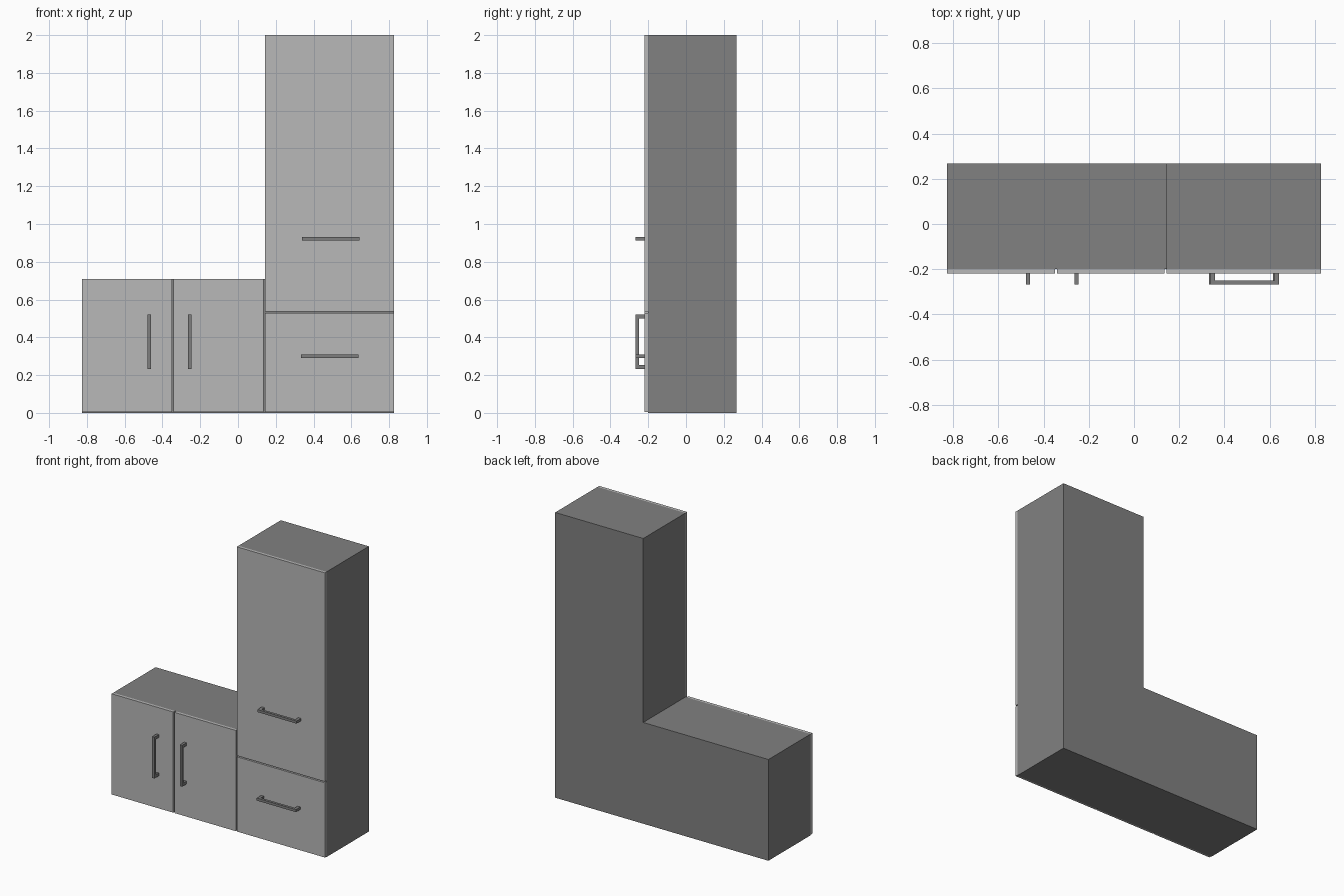
import bpy, bmesh
from mathutils import Matrix, Vector

cube = bpy.data.objects.get("Cube")
if cube:
    bpy.data.objects.remove(cube, do_unlink=True)


def material(name, value):
    mat = bpy.data.materials.new(name)
    mat.use_nodes = True
    colour = (value, value, value, 1)
    mat.diffuse_color = colour
    mat.node_tree.nodes["Principled BSDF"].inputs["Base Color"].default_value = colour
    return mat


carcass_grey = material("carcass grey", 0.22)
front_grey = material("light front grey", 0.48)
handle_grey = material("handle grey", 0.21)


def prism(name, outline, depth, mat, matrix=None):
    """Extrude an outline in the XZ plane along +y by depth, then place it."""
    bm = bmesh.new()
    face = bm.faces.new([bm.verts.new((x, 0, z)) for x, z in outline])
    new = bmesh.ops.extrude_face_region(bm, geom=[face])["geom"]
    bmesh.ops.translate(bm, vec=(0, depth, 0),
                        verts=[v for v in new if isinstance(v, bmesh.types.BMVert)])
    if matrix:
        bm.transform(matrix)
    bmesh.ops.recalc_face_normals(bm, faces=bm.faces)
    mesh = bpy.data.meshes.new(name)
    bm.to_mesh(mesh)
    bm.free()
    mesh.materials.append(mat)
    obj = bpy.data.objects.new(name, mesh)
    bpy.context.collection.objects.link(obj)
    return obj


# Main dimensions
SIDE, BACK, FACE, FRONT = 0.827, 0.268, -0.2, -0.219
STEP, LOW, HIGH, SPLIT, DOOR_SPLIT = 0.144, 0.71, 2.0, 0.532, -0.345
GAP = 0.004

# L-shaped carcass: low cupboard and tall cupboard in one body
prism("carcass",
      [(-SIDE, 0), (SIDE, 0), (SIDE, HIGH), (STEP, HIGH), (STEP, LOW), (-SIDE, LOW)],
      BACK - FACE, carcass_grey, Matrix.Translation((0, FACE, 0)))

# Door and drawer panels, separated by narrow gaps
panels = {
    "left_low_door": (-SIDE, DOOR_SPLIT - GAP, GAP, LOW),
    "right_low_door": (DOOR_SPLIT + GAP, STEP - 2 * GAP, GAP, LOW),
    "bottom_drawer": (STEP, SIDE, GAP, SPLIT - GAP),
    "tall_door": (STEP, SIDE, SPLIT + GAP, HIGH),
}
for name, (x0, x1, z0, z1) in panels.items():
    prism(name, [(x0, z0), (x1, z0), (x1, z1), (x0, z1)],
          FACE - FRONT, front_grey, Matrix.Translation((0, FRONT, 0)))


def handle(name, centre, length, vertical):
    """Square-section bow handle: bar with a post at each end."""
    h, reach, bar, post = length / 2, 0.049, 0.018, 0.021
    outline = [(-h, 0), (-h, reach), (h, reach), (h, 0),
               (h - post, 0), (h - post, reach - bar),
               (post - h, reach - bar), (post - h, 0)]
    # Map outline (x, z) to (along the bar, out from the front)
    along = Vector((0, 0, 1)) if vertical else Vector((1, 0, 0))
    across = Vector((1, 0, 0)) if vertical else Vector((0, 0, 1))
    out = Vector((0, -1, 0))
    turn = Matrix((along, across, out)).transposed().to_4x4()
    place = Matrix.Translation((centre[0], FRONT, centre[1]))
    shift = Matrix.Translation((0, -bar / 2, 0))
    prism(name, outline, bar, handle_grey, place @ turn @ shift)


handle("left_low_door_handle", (-0.47, 0.377), 0.29, True)
handle("right_low_door_handle", (-0.255, 0.377), 0.29, True)
handle("bottom_drawer_handle", (0.485, 0.299), 0.304, False)
handle("tall_door_handle", (0.49, 0.921), 0.304, False)
